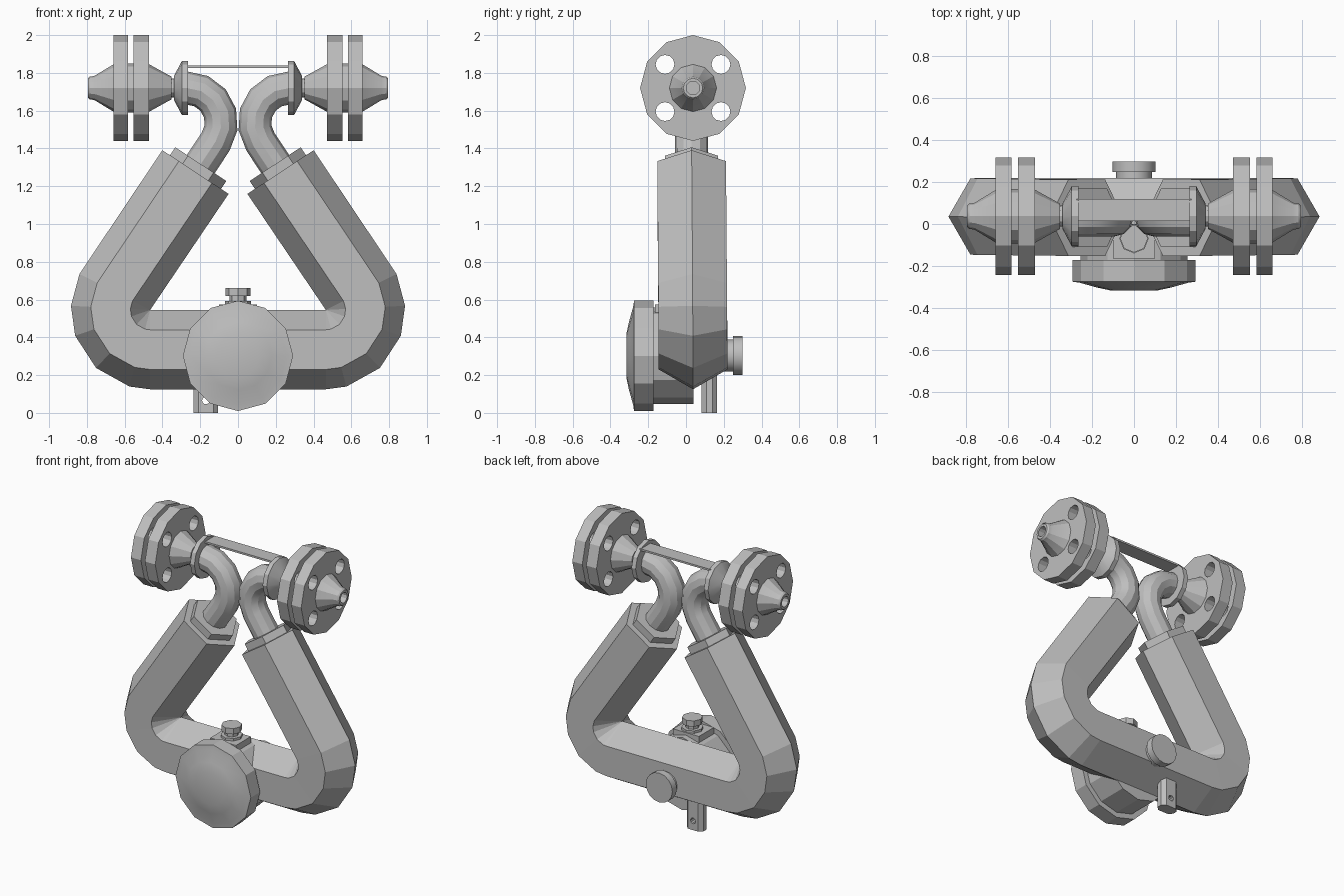
import bpy, bmesh, math
from math import cos, sin, radians, pi
from mathutils import Matrix, Vector

cube = bpy.data.objects.get("Cube")
if cube:
    bpy.data.objects.remove(cube, do_unlink=True)

steel = bpy.data.materials.new("grey steel")
steel.use_nodes = True
GREY = (0.52, 0.52, 0.52, 1)
steel.diffuse_color = GREY
steel.node_tree.nodes["Principled BSDF"].inputs["Base Color"].default_value = GREY


def finish(name, bm, smooth=None):
    bmesh.ops.recalc_face_normals(bm, faces=bm.faces)
    mesh = bpy.data.meshes.new(name)
    bm.to_mesh(mesh)
    bm.free()
    mesh.materials.append(steel)
    obj = bpy.data.objects.new(name, mesh)
    bpy.context.collection.objects.link(obj)
    if smooth:
        bpy.ops.object.select_all(action='DESELECT')
        obj.select_set(True)
        bpy.context.view_layer.objects.active = obj
        bpy.ops.object.shade_smooth_by_angle(angle=radians(smooth))
    return obj


def skin(bm, rings):
    """Bridge rings of points and cap both ends."""
    rows = [[bm.verts.new(p) for p in ring] for ring in rings]
    n = len(rows[0])
    for a, b in zip(rows, rows[1:]):
        for i in range(n):
            j = (i + 1) % n
            bm.faces.new((a[i], a[j], b[j], b[i]))
    bm.faces.new(rows[0])
    bm.faces.new(rows[-1])


def sweep(name, path, radius, sides, smooth=None):
    """Tube along (x, z, outward angle) stations in the front plane."""
    rings = []
    for x, z, deg in path:
        a, y = radians(deg), 0.04 - 0.008 * min(z, 1.3)
        ring = []
        for k in range(sides):
            t = 2 * pi * k / sides
            d = radius * cos(t)
            ring.append((x + d * cos(a), y + radius * sin(t), z + d * sin(a)))
        rings.append(ring)
    bm = bmesh.new()
    skin(bm, rings)
    return finish(name, bm, smooth)


AXES = {
    'X': lambda h, u, v: Vector((h, u, v)),
    'Y': lambda h, u, v: Vector((u, h, v)),
    'Z': lambda h, u, v: Vector((u, v, h)),
}


def lathe(name, profile, axis, centre, sides=12, smooth=None, flip=1):
    """Revolve (height, radius) points about an axis."""
    rings = []
    for h, r in profile:
        rings.append([AXES[axis](h * flip, r * cos(2 * pi * k / sides), r * sin(2 * pi * k / sides))
                      + Vector(centre) for k in range(sides)])
    bm = bmesh.new()
    skin(bm, rings)
    return finish(name, bm, smooth)


def box(name, lo, hi, bevel=0):
    lo, hi = Vector(lo), Vector(hi)
    bm = bmesh.new()
    m = Matrix.Translation((lo + hi) / 2) @ Matrix.Diagonal((*(hi - lo), 1))
    bmesh.ops.create_cube(bm, size=1, matrix=m)
    if bevel:
        up = [e for e in bm.edges if abs(e.verts[0].co.z - e.verts[1].co.z) > 0.01]
        bmesh.ops.bevel(bm, geom=up, offset=bevel, segments=1, affect='EDGES')
    return finish(name, bm)


def cut(obj, cutter):
    cutter.hide_render = True
    mod = obj.modifiers.new("holes", 'BOOLEAN')
    mod.operation, mod.solver, mod.object = 'DIFFERENCE', 'EXACT', cutter
    bpy.context.view_layer.objects.active = obj
    bpy.ops.object.modifier_apply(modifier=mod.name)


def arc(cx, cz, r, angles):
    return [(cx + r * cos(radians(a)), cz + r * sin(radians(a)), a) for a in angles]


def mirror(path):
    return [(-x, z, 180 - a) for x, z, a in path]


# Hexagonal sensor body: bottom run, two bends and two leaning arms
LEAN = 33.4
side = arc(0.465, 0.545, 0.21, (-90, -75, -47, -19, 3, 27)) + [(0.225, 1.275, LEAN)]
sweep("sensor_body", mirror(side)[::-1] + side, 0.21, 6)

# Arm collars and bent neck pipes
collar = [(0.225, 1.275, LEAN), (0.197, 1.317, LEAN)]
neck = [(0.29, 1.72, 90)] + arc(0.271, 1.537, 0.183, [90 + LEAN * 0.74 * i for i in range(6)])
neck.append((0.225, 1.275, 180 + LEAN))
for label, fix in (("left", lambda p: p), ("right", mirror)):
    sweep(label + "_arm_collar", fix(collar), 0.162, 6)
    sweep(label + "_neck_pipe", fix(neck), 0.088, 12, 25)

# Process connections, repeated on both ends
AXIS = (0, 0.037, 1.72)
for label, s in (("left", 1), ("right", -1)):
    lathe(label + "_pipe_ring", [(0.265, 0.143), (0.297, 0.143), (0.34, 0.062), (0.34, 0.05),
          (0.352, 0.05), (0.352, 0.06), (0.475, 0.128)], 'X', AXIS, 12, 25, s)
    lathe(label + "_raised_face", [(0.54, 0.13), (0.595, 0.13)], 'X', AXIS, 12, None, s)
    lathe(label + "_end_nozzle", [(0.655, 0.128), (0.76, 0.064), (0.785, 0.06), (0.795, 0.052),
          (0.795, 0.036), (0.74, 0.036)], 'X', AXIS, 12, 25, s)
    flanges = [lathe(label + "_inner_flange", [(0.472, 0.28), (0.552, 0.28)], 'X', AXIS, 12, None, s),
               lathe(label + "_outer_flange", [(0.583, 0.28), (0.66, 0.28)], 'X', AXIS, 12, None, s)]
    for dy in (-0.148, 0.148):
        for dz in (-0.125, 0.125):
            drill = lathe("bolt_hole_cutter", [(0.4, 0.05), (0.72, 0.05)], 'X',
                          (0, AXIS[1] + dy, AXIS[2] + dz), 12, None, s)
            for f in flanges:
                cut(f, drill)
            bpy.data.objects.remove(drill, do_unlink=True)

# Thin strap joining the two pipe rings
box("tie_strap", (-0.275, 0.015, 1.825), (0.275, 0.12, 1.838))

# Round transmitter housing with domed front cover
lathe("housing", [(-0.18, 0.255), (0.04, 0.255)], 'Y', (0, 0, 0.302))
lathe("front_cover", [(-0.172, 0.292), (-0.275, 0.292), (-0.28, 0.258), (-0.302, 0.18),
      (-0.316, 0.115)], 'Y', (0, 0, 0.302), 12, 25)

# Boss and bolt on top of the housing
box("housing_boss", (-0.1, -0.165, 0.35), (0.1, 0.0, 0.575))
lathe("top_bolt", [(0.56, 0.07), (0.592, 0.07), (0.592, 0.045), (0.62, 0.045), (0.62, 0.066),
      (0.66, 0.066)], 'Z', (0, -0.07, 0), 8)

# Rear plug
lathe("rear_plug", [(0.2, 0.085), (0.248, 0.085), (0.248, 0.103), (0.298, 0.103)],
      'Y', (0, 0, 0.303), 16, 25)

# Drilled grounding lug under the body
lug = box("grounding_lug", (-0.235, 0.083, 0), (-0.105, 0.165, 0.25), 0.025)
drill = lathe("lug_hole_cutter", [(0, 0.02), (0.3, 0.02)], 'Y', (-0.17, 0, 0.065), 10)
cut(lug, drill)
bpy.data.objects.remove(drill, do_unlink=True)
